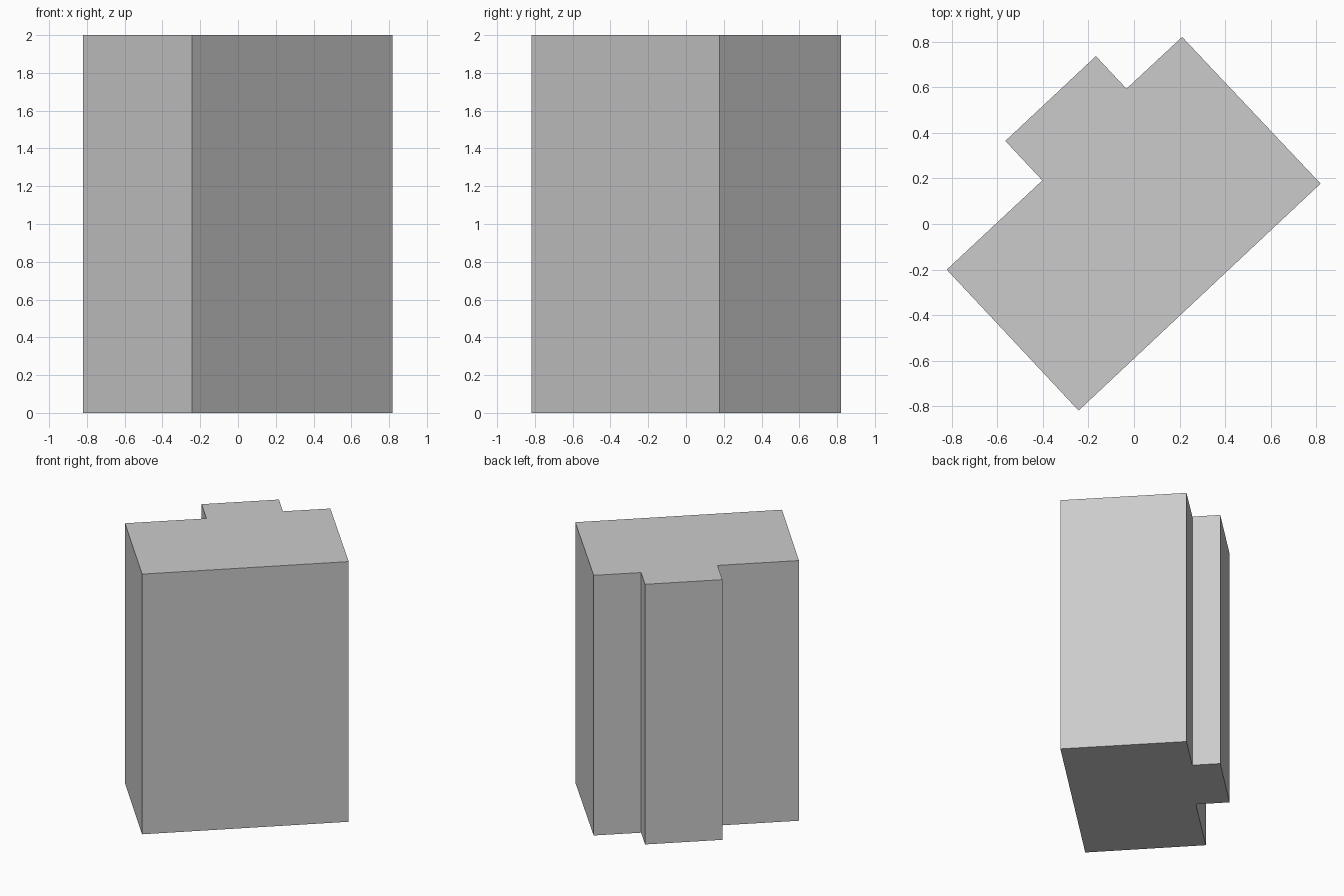
import bpy
import bmesh

cube = bpy.data.objects.get("Cube")
if cube:
    bpy.data.objects.remove(cube, do_unlink=True)

# Plain grey for the whole block
grey = bpy.data.materials.new("plain_grey")
grey.use_nodes = True
colour = (0.6, 0.6, 0.6, 1)
grey.diffuse_color = colour
grey.node_tree.nodes["Principled BSDF"].inputs["Base Color"].default_value = colour

HEIGHT = 2.0

# Footprint of the tower, with the projecting bay on its rear side
footprint = [
    (-0.821, -0.2), (-0.243, -0.818), (0.818, 0.177), (0.211, 0.82),
    (-0.033, 0.593), (-0.167, 0.736), (-0.564, 0.364), (-0.402, 0.191),
]


def extrude_footprint(name, points, height, material):
    """Raise a flat outline into a closed prism."""
    bm = bmesh.new()
    base = bm.faces.new([bm.verts.new((x, y, 0)) for x, y in points])
    raised = bmesh.ops.extrude_face_region(bm, geom=[base], use_keep_orig=True)
    top = [g for g in raised["geom"] if isinstance(g, bmesh.types.BMVert)]
    bmesh.ops.translate(bm, verts=top, vec=(0, 0, height))
    bmesh.ops.recalc_face_normals(bm, faces=bm.faces)
    mesh = bpy.data.meshes.new(name)
    bm.to_mesh(mesh)
    bm.free()
    mesh.materials.append(material)
    obj = bpy.data.objects.new(name, mesh)
    bpy.context.scene.collection.objects.link(obj)
    return obj


# Tower block
extrude_footprint("building_block", footprint, HEIGHT, grey)
